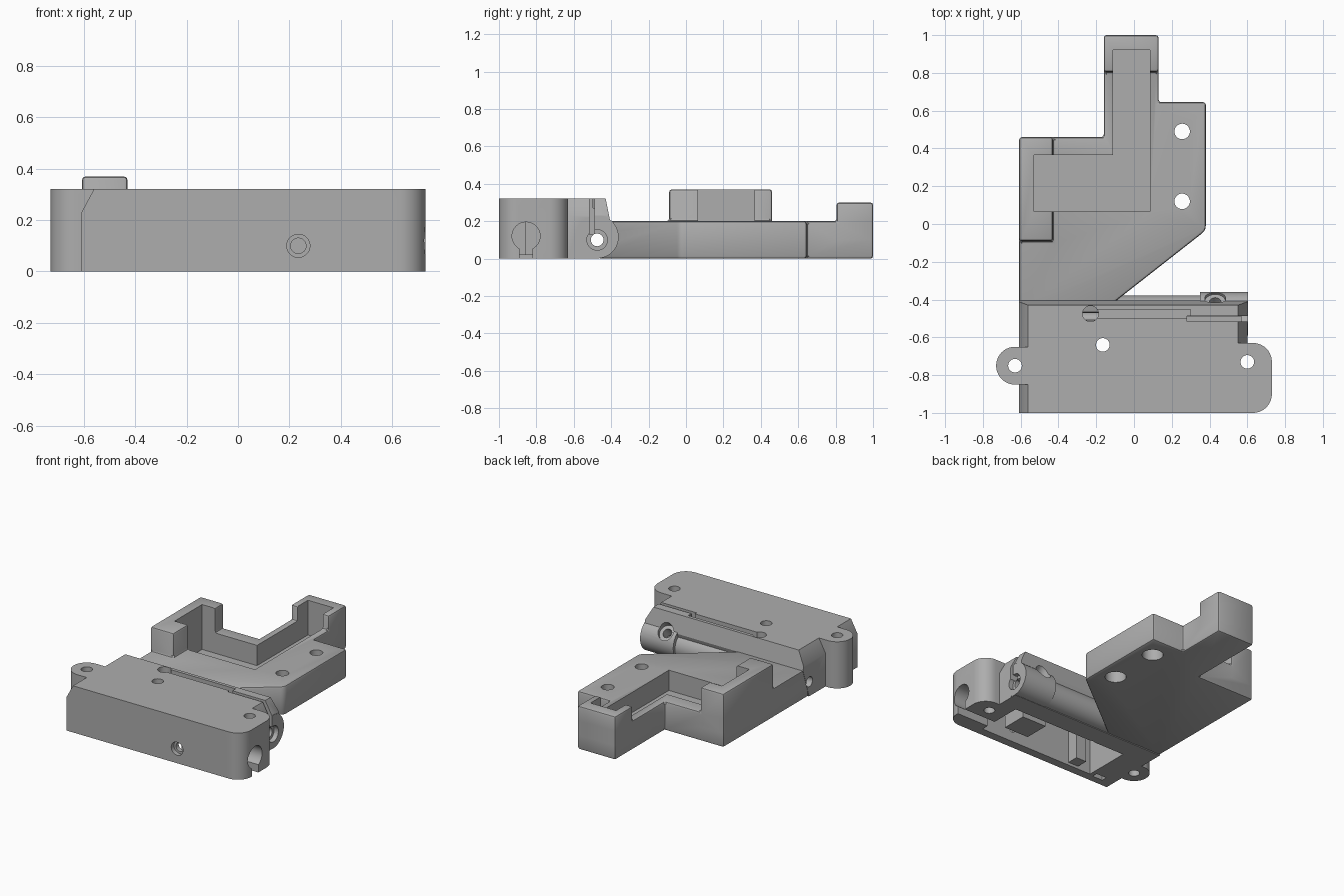
import bpy, bmesh, math
from mathutils import Vector

cube = bpy.data.objects.get("Cube")
if cube:
    bpy.data.objects.remove(cube, do_unlink=True)

GREY = (0.42, 0.42, 0.42, 1)
mat = bpy.data.materials.new("Plain grey")
mat.use_nodes = True
mat.diffuse_color = GREY
mat.node_tree.nodes["Principled BSDF"].inputs["Base Color"].default_value = GREY


def prism(name, pts, lo, hi, axis="z"):
    """Extrude a 2D outline between lo and hi along an axis."""
    place = {"z": lambda a, b, h: (a, b, h),
             "x": lambda a, b, h: (h, a, b),
             "y": lambda a, b, h: (a, h, b)}[axis]
    bm = bmesh.new()
    low = [bm.verts.new(place(a, b, lo)) for a, b in pts]
    top = [bm.verts.new(place(a, b, hi)) for a, b in pts]
    bm.faces.new(low)
    bm.faces.new(top)
    n = len(pts)
    for i in range(n):
        j = (i + 1) % n
        bm.faces.new((low[i], low[j], top[j], top[i]))
    bmesh.ops.recalc_face_normals(bm, faces=bm.faces)
    mesh = bpy.data.meshes.new(name)
    bm.to_mesh(mesh)
    bm.free()
    mesh.materials.append(mat)
    ob = bpy.data.objects.new(name, mesh)
    bpy.context.collection.objects.link(ob)
    return ob


def box(name, x0, x1, y0, y1, z0, z1):
    return prism(name, [(x0, y0), (x1, y0), (x1, y1), (x0, y1)], z0, z1)


def arc(a, b, r, start, end, n=10):
    return [(a + r * math.cos(math.radians(start + (end - start) * i / n)),
             b + r * math.sin(math.radians(start + (end - start) * i / n)))
            for i in range(n + 1)]


def rod(name, a, b, r, lo, hi, axis="z"):
    return prism(name, arc(a, b, r, 0, 360, 40)[:-1], lo, hi, axis)


def activate(ob):
    bpy.ops.object.select_all(action="DESELECT")
    ob.select_set(True)
    bpy.context.view_layer.objects.active = ob


def combine(target, tool, operation="DIFFERENCE"):
    activate(target)
    mod = target.modifiers.new(operation, "BOOLEAN")
    mod.operation = operation
    mod.solver = "EXACT"
    mod.object = tool
    bpy.ops.object.modifier_apply(modifier=mod.name)
    bpy.data.objects.remove(tool, do_unlink=True)


def soften(ob, width):
    activate(ob)
    mod = ob.modifiers.new("Edge", "BEVEL")
    mod.width = width
    mod.segments = 2
    mod.limit_method = "ANGLE"
    bpy.ops.object.modifier_apply(modifier=mod.name)


HY, HZ = -0.475, 0.1      # hinge barrel axis
H = 0.322                 # housing height

# Housing: chamfered end profile crossed with the sloped back profile
housing = prism("housing", [(-0.61, 0), (-0.61, 0.23), (-0.56, H), (0.55, H),
                            (0.6, 0.23), (0.6, 0)], -1, -0.3, "y")
side = [(-1, -0.1), (-1, 0.5), (-0.466, 0.5), (-0.43, H), (-0.405, 0.2),
        (-0.44, 0.1), (-0.47, 0), (-0.47, -0.1)]
combine(housing, prism("back_slope", side, -0.9, 0.9, "x"), "INTERSECT")

# Mounting ears
left = [(-0.5, -0.85), (-0.5, -0.65)] + arc(-0.63, -0.75, 0.1, 90, 270, 20)
combine(housing, prism("round_ear", left, 0, H), "UNION")
right = [(0.4, -0.63), (0.4, -1)] + arc(0.63, -0.9, 0.1, -90, 0) + arc(0.63, -0.73, 0.1, 0, 90)
combine(housing, prism("square_ear", right, 0, H), "UNION")

# Hinge barrel with a thicker end
combine(housing, rod("barrel", HY, HZ, 0.096, -0.4, 0.59, "x"), "UNION")
combine(housing, rod("barrel_end", HY, HZ + 0.016, 0.115, 0.35, 0.603, "x"), "UNION")

# Hollow underside, leaving a nut block and a dividing post
combine(housing, box("cavity", -0.42, 0.48, -0.94, -0.61, -0.1, 0.25))
combine(housing, box("nut_block", 0.17, 0.36, -0.86, -0.68, 0.02, 0.27), "UNION")
combine(housing, box("post", -0.32, -0.24, -0.95, -0.86, 0.02, 0.27), "UNION")
combine(housing, box("underside_slot", -0.53, -0.45, -0.95, -0.91, -0.1, 0.1))

# Screw holes through the top and front
for x, y in [(-0.63, -0.75), (0.6, -0.73), (-0.165, -0.64)]:
    combine(housing, rod("screw_hole", x, y, 0.036, -0.1, 0.5))
combine(housing, rod("front_hole", 0.235, 0.1, 0.03, -1.1, -0.6, "y"))
combine(housing, rod("front_recess", 0.235, 0.1, 0.045, -1.1, -0.97, "y"))

# Side port with its open slot
combine(housing, rod("port", -0.855, 0.12, 0.075, 0.43, 0.8, "x"))
combine(housing, box("port_slot", 0.43, 0.8, -0.89, -0.82, -0.1, 0.12))

# Barrel bore, wire grooves and angled clamp screw
combine(housing, rod("bore", HY, HZ, 0.034, -0.8, 0.8, "x"))
combine(housing, rod("bore_recess", HY, HZ, 0.055, 0.57, 0.8, "x"))
combine(housing, rod("wire_hole", -0.23, HY, 0.042, 0.1, 0.5))
combine(housing, box("wire_groove", -0.23, 0.3, -0.497, -0.453, 0.27, 0.5))
combine(housing, box("wire_slot", 0.28, 0.8, -0.515, -0.488, 0.13, 0.5))
for radius, start in [(0.055, 0.09), (0.03, 0)]:
    screw = rod("clamp_screw", 0, 0, radius, start, 0.4)
    screw.rotation_euler.x = -math.radians(45)
    screw.location = (0.43, HY, HZ + 0.016)
    bpy.context.view_layer.update()
    combine(housing, screw)

# Base plate with raised corner and end blocks
outline = [(-0.608, -0.47), (-0.176, -0.47)] + arc(0.33, -0.01, 0.05, -52, 0, 4) + [
    (0.38, 0.645), (0.13, 0.645), (0.13, 1), (-0.16, 1), (-0.16, 0.46), (-0.608, 0.46)]
plate = prism("base_plate", outline, 0, 0.2)
combine(plate, box("corner_block", -0.608, -0.43, -0.09, 0.46, 0.1, 0.37), "UNION")
combine(plate, box("end_block", -0.16, 0.13, 0.805, 1, 0.1, 0.3), "UNION")
soften(plate, 0.014)

# L-shaped pocket
pocket = [(-0.53, 0.065), (0.085, 0.065), (0.085, 0.92), (-0.11, 0.92),
          (-0.11, 0.365), (-0.53, 0.365)]
combine(plate, prism("pocket", pocket, 0.06, 0.6))

# Plate screw holes with recesses underneath
for y in (0.12, 0.49):
    combine(plate, rod("plate_hole", 0.255, y, 0.041, -0.1, 0.5))
    combine(plate, rod("plate_recess", 0.255, y, 0.068, -0.1, 0.1))
combine(plate, rod("plate_bore", HY, HZ, 0.034, -0.8, 0.8, "x"))

for ob in (housing, plate):
    activate(ob)
    bpy.ops.object.shade_smooth_by_angle(angle=math.radians(30))
